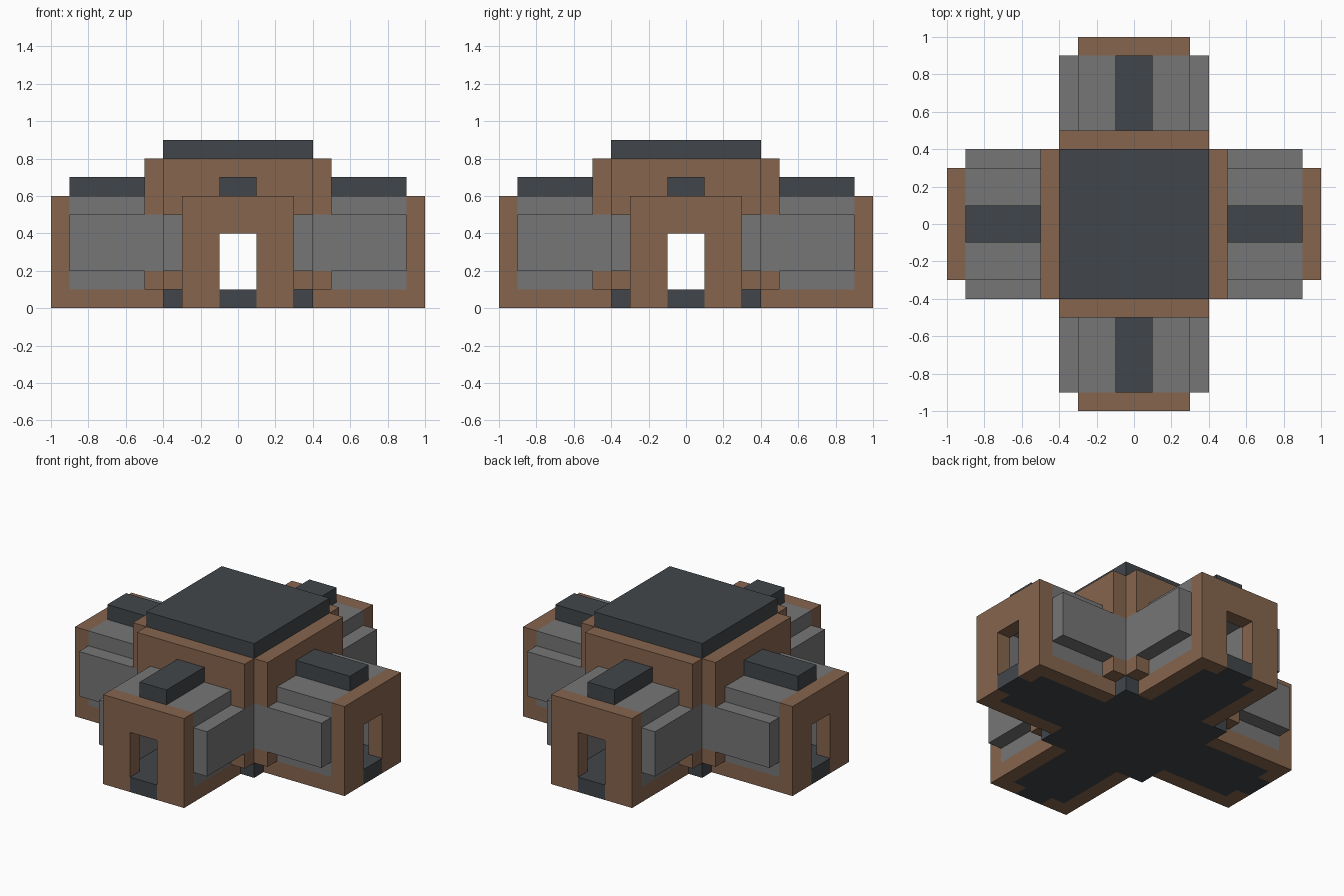
import bpy
import bmesh
from math import pi
from mathutils import Matrix, Vector

old = bpy.data.objects.get("Cube")
if old:
    bpy.data.objects.remove(old, do_unlink=True)


def material(name, rgb):
    m = bpy.data.materials.new(name)
    m.use_nodes = True
    m.diffuse_color = (*rgb, 1)
    m.node_tree.nodes["Principled BSDF"].inputs["Base Color"].default_value = (*rgb, 1)
    return m


BROWN = material("brown_clay", (0.24, 0.13, 0.076))
GRAY = material("stone_gray", (0.181, 0.181, 0.181))
DARK = material("dark_slate", (0.053, 0.061, 0.069))


def extrude(name, half, y0, y1, mat, turn=0, mirror=True):
    """Extrude an x-z outline from y0 to y1, then turn it by quarter turns."""
    outline = half + [(-x, z) for x, z in reversed(half)] if mirror else half
    bm = bmesh.new()
    face = bm.faces.new([bm.verts.new((x, y0, z)) for x, z in outline])
    new = bmesh.ops.extrude_face_region(bm, geom=[face])["geom"]
    verts = [v for v in new if isinstance(v, bmesh.types.BMVert)]
    bmesh.ops.translate(bm, verts=verts, vec=Vector((0, y1 - y0, 0)))
    bmesh.ops.recalc_face_normals(bm, faces=bm.faces)
    bm.transform(Matrix.Rotation(turn * pi / 2, 4, "Z"))
    mesh = bpy.data.meshes.new(name)
    bm.to_mesh(mesh)
    bm.free()
    mesh.materials.append(mat)
    obj = bpy.data.objects.new(name, mesh)
    bpy.context.collection.objects.link(obj)


def box(name, x, y, z, mat, turn=0):
    outline = [(x[0], z[0]), (x[1], z[0]), (x[1], z[1]), (x[0], z[1])]
    extrude(name, outline, *y, mat, turn, mirror=False)


def arch(inner, outer, bottom, spring, top):
    """Right half of an upside-down U outline."""
    return [(inner, spring), (inner, bottom), (outer, bottom), (outer, top)]


# Central hall: floor and raised flat roof
box("hall_floor", (-0.4, 0.4), (-0.4, 0.4), (0, 0.1), DARK)
box("hall_roof", (-0.4, 0.4), (-0.4, 0.4), (0.8, 0.9), DARK)

# Four identical wings around the hall
for turn, side in enumerate(("front", "left", "back", "right")):
    # Hall wall, notched where the side panels run into it
    wall = [(0.2, 0.5), (0.2, 0.1), (0.4, 0.1), (0.4, 0.2),
            (0.3, 0.2), (0.3, 0.5), (0.4, 0.5), (0.4, 0.8)]
    extrude(side + "_hall_wall", wall, -0.5, -0.4, BROWN, turn)

    # Doorway frame and the vaulted corridor behind it
    extrude(side + "_portal", arch(0.1, 0.3, 0, 0.4, 0.6), -1, -0.9, BROWN, turn)
    extrude(side + "_corridor", arch(0.2, 0.3, 0.1, 0.5, 0.6), -0.9, -0.5, GRAY, turn)

    # Floor, sill and roof ridge
    box(side + "_corridor_floor", (-0.2, 0.2), (-0.9, -0.4), (0, 0.1), DARK, turn)
    box(side + "_door_sill", (-0.1, 0.1), (-1, -0.9), (0, 0.1), DARK, turn)
    box(side + "_roof_ridge", (-0.1, 0.1), (-0.9, -0.5), (0.6, 0.7), DARK, turn)

    # Base rails and outer panels on both sides
    for s, hand in ((1, "a"), (-1, "b")):
        box(f"{side}_base_rail_{hand}", (0.2 * s, 0.3 * s), (-0.9, -0.4), (0, 0.1), BROWN, turn)
        box(f"{side}_side_panel_{hand}", (0.3 * s, 0.4 * s), (-0.9, -0.4), (0.2, 0.5), GRAY, turn)
